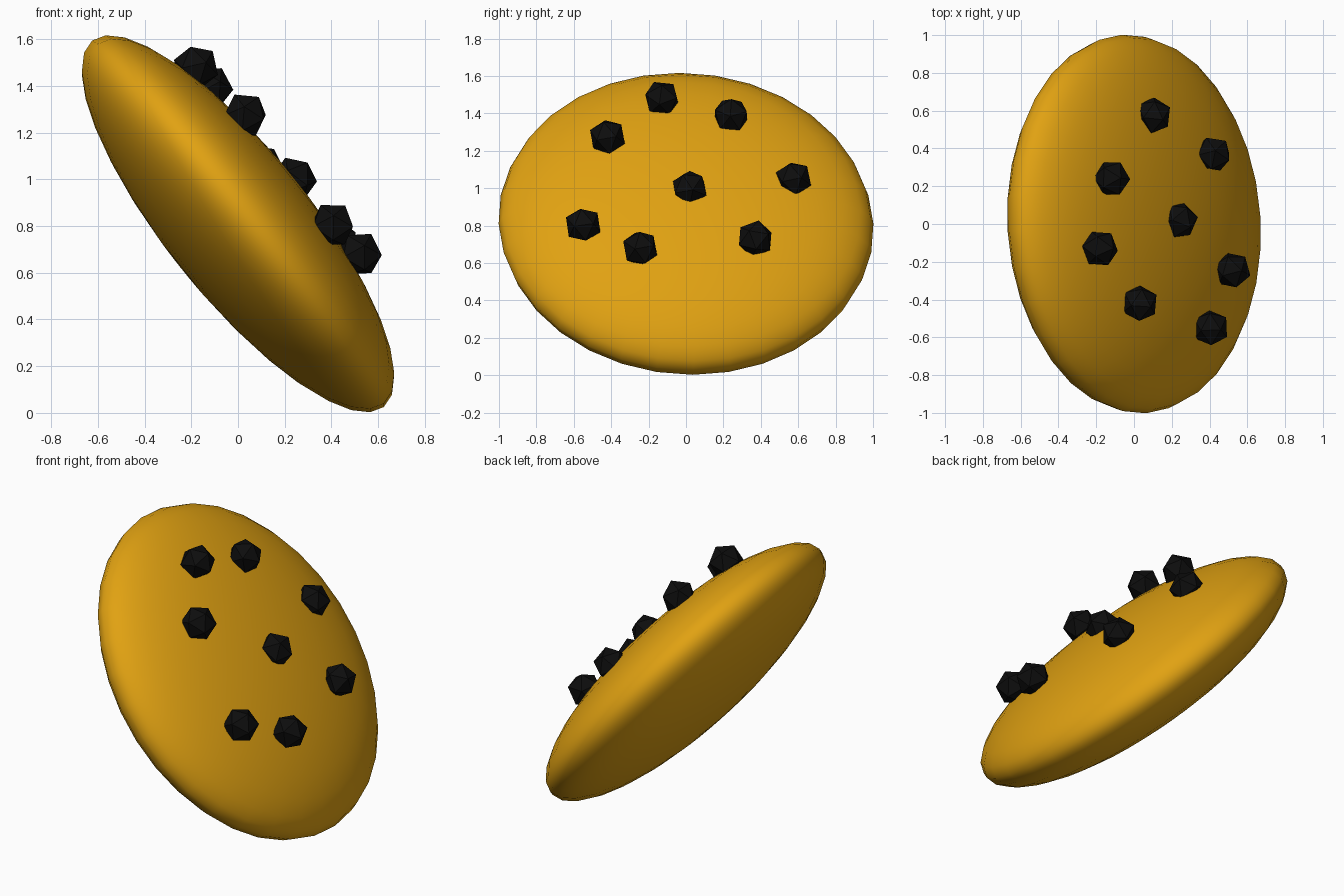
import bpy, random
from mathutils import Vector

if "Cube" in bpy.data.objects:
    bpy.data.objects.remove(bpy.data.objects["Cube"])

random.seed(4)


def material(name, rgb):
    m = bpy.data.materials.new(name)
    m.diffuse_color = (*rgb, 1)
    m.use_nodes = True
    m.node_tree.nodes["Principled BSDF"].inputs["Base Color"].default_value = m.diffuse_color
    return m


golden = material("golden_dough", (0.75, 0.36, 0.006))
dark = material("dark_chocolate", (0.004, 0.004, 0.004))

CENTRE = Vector((0, 0, 0.81))
TILT = Vector((0.782, 0.05, 0.625)).to_track_quat('Z', 'Y')

# Cookie body: a flattened, tilted sphere
bpy.ops.mesh.primitive_uv_sphere_add(segments=32, ring_count=16, radius=1)
body = bpy.context.object
body.name = "cookie_body"
body.scale = (1.004, 1.004, 0.306)
body.rotation_mode = 'QUATERNION'
body.rotation_quaternion = TILT
body.location = CENTRE
body.data.materials.append(golden)
bpy.ops.object.shade_smooth()

# Chocolate chips: faceted lumps half sunk in the upper face
chips = [(-0.18, -0.13, 1.48), (-0.12, 0.24, 1.39), (0.03, -0.42, 1.275),
         (0.24, 0.02, 1.0), (0.10, 0.575, 1.05), (0.405, -0.55, 0.805),
         (0.52, -0.245, 0.68), (0.42, 0.37, 0.73)]
for i, pos in enumerate(chips):
    bpy.ops.mesh.primitive_ico_sphere_add(
        subdivisions=1, radius=0.1, location=pos,
        rotation=[random.uniform(0, 3.14) for _ in range(3)])
    chip = bpy.context.object
    chip.name = f"chocolate_chip_{i + 1}"
    chip.data.materials.append(dark)
